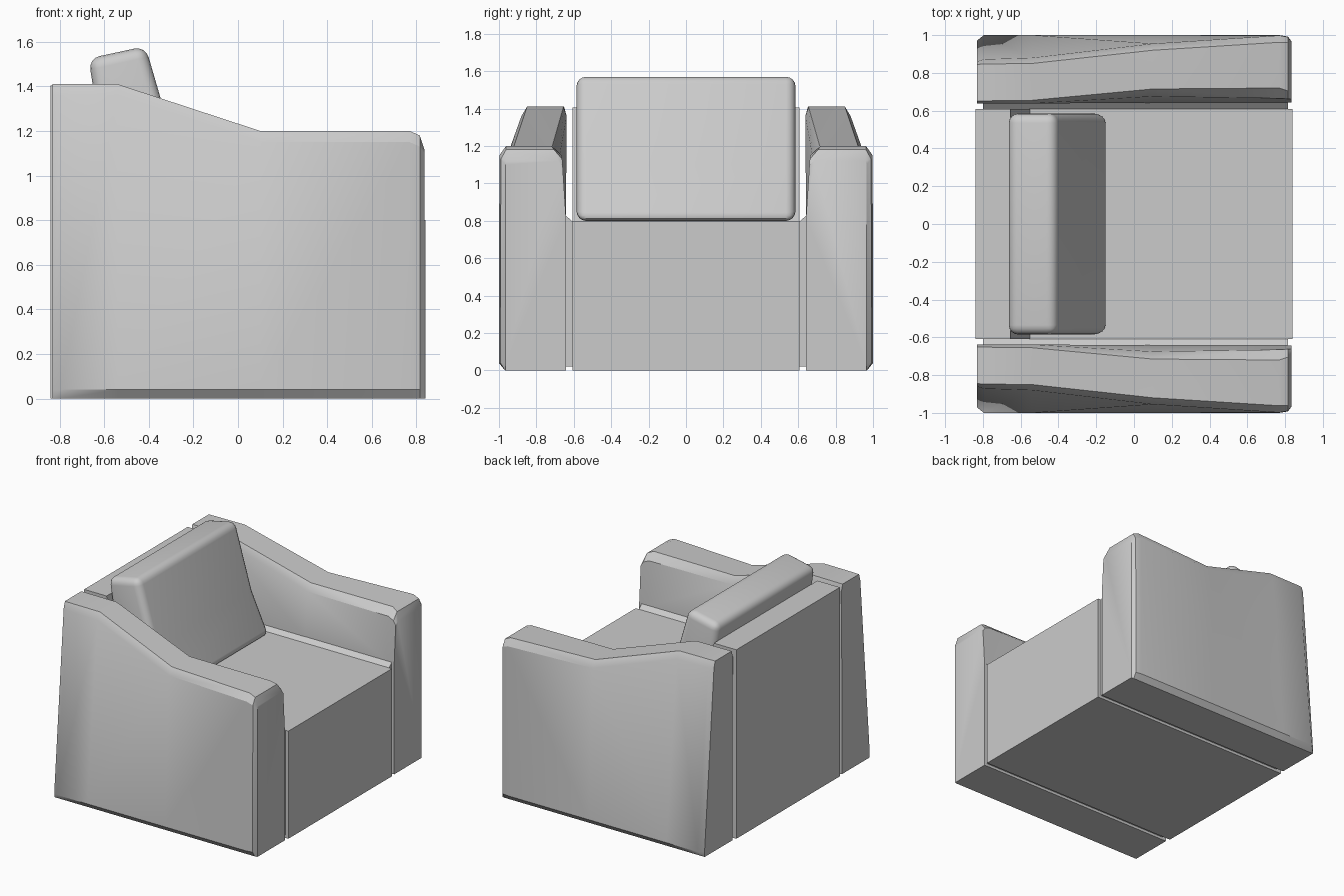
import bpy, bmesh, math

if "Cube" in bpy.data.objects:
    bpy.data.objects.remove(bpy.data.objects["Cube"])


def make(name, sections, smooth=True):
    """Skin a row of equal-length point loops and cap both ends."""
    bm = bmesh.new()
    rows = [[bm.verts.new(p) for p in s] for s in sections]
    n = len(rows[0])
    for a, b in zip(rows, rows[1:]):
        for i in range(n):
            j = (i + 1) % n
            bm.faces.new((a[i], a[j], b[j], b[i]))
    bm.faces.new(rows[0])
    bm.faces.new(rows[-1])
    bmesh.ops.recalc_face_normals(bm, faces=bm.faces)
    me = bpy.data.meshes.new(name)
    bm.to_mesh(me)
    bm.free()
    ob = bpy.data.objects.new(name, me)
    bpy.context.collection.objects.link(ob)
    if smooth:
        bpy.ops.object.select_all(action='DESELECT')
        ob.select_set(True)
        bpy.context.view_layer.objects.active = ob
        bpy.ops.object.shade_smooth_by_angle(angle=math.radians(32))
    return ob


def extrude_y(name, profile, half, smooth=False):
    return make(name, [[(x, y, z) for x, z in profile] for y in (-half, half)], smooth)


# seat and backrest in one L-shaped block
extrude_y("seat_and_back", [(-0.84, 0), (0.84, 0), (0.84, 0.8), (-0.55, 0.8),
                            (-0.655, 1.405), (-0.84, 1.405)], 0.608)

# recessed core joining the seat to the arms
half = [(0.645, 0.02), (0.645, 0.83), (0.6, 0.79)]
loop = half + [(-y, z) for y, z in reversed(half)]
make("inner_core", [[(x, y, z) for y, z in loop] for x in (-0.8, 0.815)], False)

# arms: x, top z, outer bottom, outer shoulder, outer top, inner top, inner shoulder
STATIONS = [
    (-0.832, 1.41, 0.970, 0.860, 0.845, 0.652, 0.638),
    (-0.795, 1.41, 1.000, 0.872, 0.847, 0.652, 0.638),
    (-0.540, 1.41, 1.000, 0.880, 0.850, 0.655, 0.638),
    (0.100, 1.20, 1.000, 0.955, 0.920, 0.715, 0.675),
    (0.770, 1.20, 1.000, 0.998, 0.962, 0.720, 0.665),
    (0.815, 1.18, 0.992, 0.990, 0.962, 0.705, 0.662),
    (0.835, 1.12, 0.965, 0.965, 0.960, 0.685, 0.660),
]


def arm_section(s, side):
    x, zt, ob, osh, ot, it, ish = s
    drop = 0.05 if zt > 1.15 else 0.02
    pts = [(0.642, 0), (min(ob, 0.968), 0), (ob, 0.04), (osh, zt - drop),
           (ot, zt), (it, zt), (ish, zt - drop), (0.642, 0.82)]
    return [(x, side * y, z) for y, z in pts]


for name, side in (("arm_left", 1), ("arm_right", -1)):
    make(name, [arm_section(s, side) for s in STATIONS])

# leaning back cushion with rounded edges
cushion = extrude_y("back_cushion", [(-0.555, 0.8), (-0.135, 0.8), (-0.275, 1.1),
                                     (-0.415, 1.58), (-0.67, 1.525)], 0.585)
bev = cushion.modifiers.new("round", 'BEVEL')
bev.width = 0.05
bev.segments = 4
bev.limit_method = 'ANGLE'
bev.angle_limit = math.radians(35)
bpy.ops.object.select_all(action='DESELECT')
cushion.select_set(True)
bpy.context.view_layer.objects.active = cushion
bpy.ops.object.modifier_apply(modifier="round")
bpy.ops.object.shade_smooth_by_angle(angle=math.radians(35))
